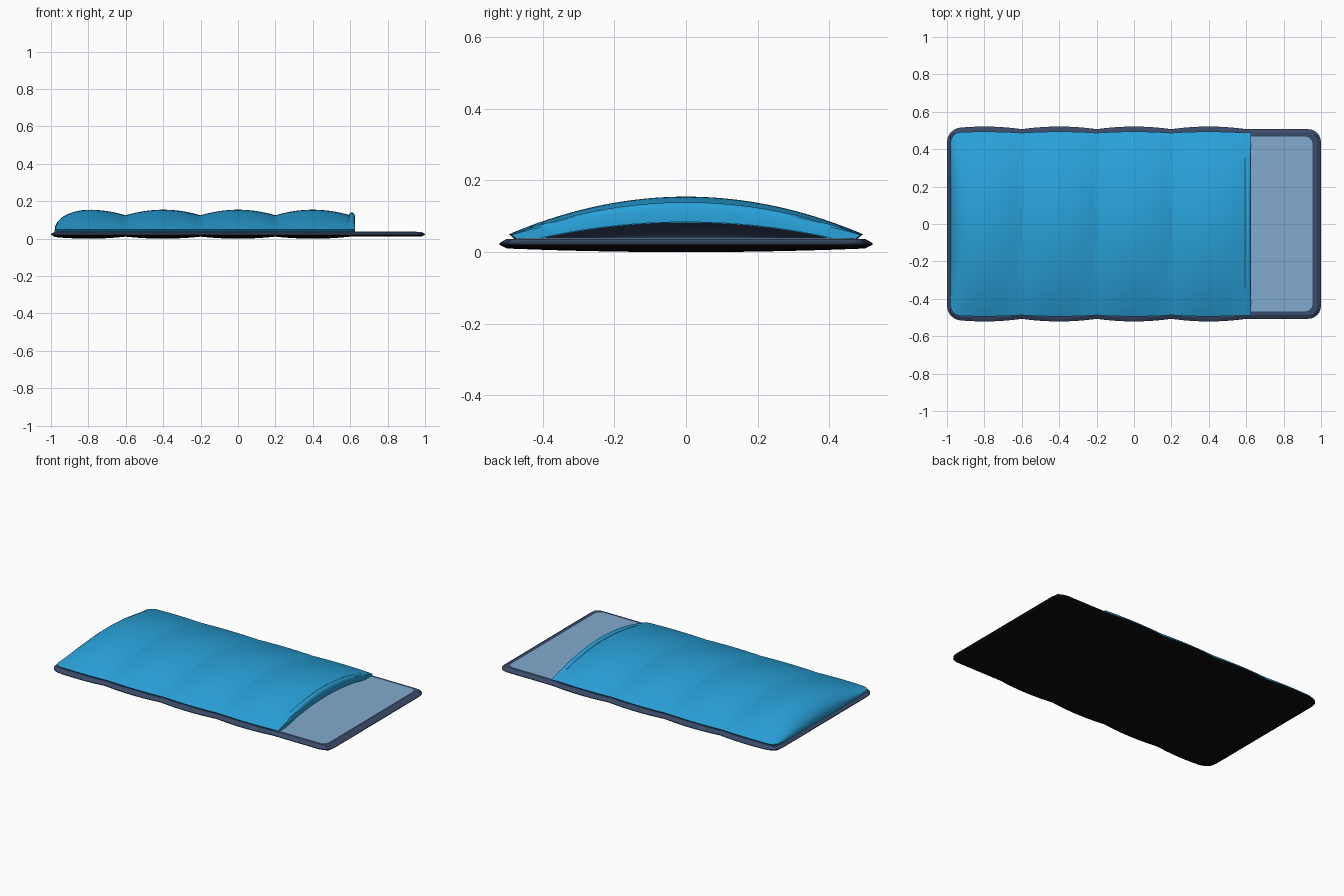
import bpy, bmesh, math

if "Cube" in bpy.data.objects:
    bpy.data.objects.remove(bpy.data.objects["Cube"])


def material(name, rgb):
    m = bpy.data.materials.new(name)
    m.diffuse_color = (*rgb, 1)
    m.use_nodes = True
    m.node_tree.nodes["Principled BSDF"].inputs["Base Color"].default_value = m.diffuse_color
    return m


BLUE = material("bright blue fabric", (0.022, 0.36, 0.70))
NAVY = material("navy fabric", (0.042, 0.068, 0.14))
PALE = material("pale blue lining", (0.22, 0.40, 0.62))
BLACK = material("black underside", (0.004, 0.004, 0.004))


def lobe(x):
    """Quilted puff: 1 mid panel, 0 at the seams every 0.4 units."""
    if x > 0.599:
        return 0.0
    s = ((x + 1.0) % 0.4) / 0.2 - 1
    return 1 - s * s


def corner(d, r):
    """Inward step of a rounded corner of radius r, at distance d from the end."""
    if d >= r:
        return 0.0
    return r - math.sqrt(max(0, r * r - (r - d) ** 2))


def shell(name, xs, vs, width, top, bottom, mats, tuck=1.0):
    """Closed body lofted along x: each section has a top and a bottom curve."""
    bm = bmesh.new()
    rings = []
    for x in xs:
        w = width(x)
        ring = [bm.verts.new((x, v * w, top(x, v))) for v in vs]
        ring += [bm.verts.new((x, v * w * tuck, bottom(x, v))) for v in reversed(vs)]
        rings.append(ring)
    n = len(vs)
    for a, b in zip(rings, rings[1:]):
        for i in range(2 * n):
            j = (i + 1) % (2 * n)
            f = bm.faces.new((a[i], a[j], b[j], b[i]))
            f.material_index = 1 if n <= i < 2 * n - 1 else 0
    for r in (rings[0], rings[-1]):
        for i in range(n - 1):
            bm.faces.new((r[i], r[i + 1], r[2 * n - 2 - i], r[2 * n - 1 - i]))
    bmesh.ops.recalc_face_normals(bm, faces=bm.faces)
    me = bpy.data.meshes.new(name)
    bm.to_mesh(me)
    bm.free()
    for m in mats:
        me.materials.append(m)
    ob = bpy.data.objects.new(name, me)
    bpy.context.collection.objects.link(ob)
    bpy.ops.object.select_all(action='DESELECT')
    bpy.context.view_layer.objects.active = ob
    ob.select_set(True)
    bpy.ops.object.shade_smooth_by_angle(angle=math.radians(30))
    return ob


def span(a, b, n):
    return [a + (b - a) * i / n for i in range(n + 1)]


# Base mat: thin, scalloped sides, chamfered rim, black underneath
def mat_width(x):
    return 0.507 + 0.014 * lobe(x) - corner(1 - abs(x), 0.07)


def rim(x, v):
    return max(0, 1 - (1 - abs(x)) / 0.02, (abs(v) - 0.96) / 0.04)


def mat_top(x, v):
    return 0.037 - 0.012 * rim(x, v)


def mat_bottom(x, v):
    k = rim(x, v)
    return (0.011 - 0.011 * lobe(x) * (1 - v * v)) * (1 - k) + 0.021 * k


ends = [0, 0.004, 0.01, 0.02, 0.035, 0.05, 0.07]
mat_xs = [-1 + e for e in ends] + span(-0.9, 0.9, 72) + [1 - e for e in reversed(ends)]
mat_vs = [-1, -0.96] + span(-0.9, 0.9, 18) + [0.96, 1]
shell("base_mat", mat_xs, mat_vs, mat_width, mat_top, mat_bottom, [NAVY, BLACK])

# Pale lining panel at the open head end
lining_xs = [0.57, 0.75] + [0.955 - e for e in (0.04, 0.025, 0.012, 0.004, 0)]
shell("lining_panel", lining_xs, [-1, 0, 1],
      lambda x: 0.467 - corner(0.955 - x, 0.04),
      lambda x, v: 0.0395, lambda x, v: 0.035, [PALE, PALE])


# Quilted cover: arched across, four puffs, closed and rounded at the foot
def foot(x):
    t = max(0, (-0.78 - x) / 0.2)
    return math.sqrt(max(0, 1 - t ** 2.2))


def cover_width(x):
    return 0.487 + 0.007 * lobe(x) - corner(x + 0.98, 0.05)


def cover_top(x, v):
    puff = 1 if x < -0.8 else lobe(x)
    z = 0.050 + 0.105 * (1 - v * v)
    z -= 0.030 * (1 - puff) * (1 - v * v)
    return 0.048 + (z - 0.048) * foot(x)


def cover_bottom(x, v):
    z = max(0.035, 0.082 - 0.06 * v * v)
    return 0.035 + (z - 0.035) * foot(x)


cover_xs = ([-0.98 + e for e in (0, 0.003, 0.008, 0.016, 0.028, 0.04, 0.05)]
            + span(-0.91, -0.6, 12)[:-1] + span(-0.6, 0.6, 60))
cover_vs = [-1, -0.97] + span(-0.92, 0.92, 24) + [0.97, 1]
shell("quilted_cover", cover_xs, cover_vs, cover_width, cover_top, cover_bottom,
      [BLUE, NAVY], 0.965)


# Padded hem along the cover opening
def hem_top(x, v):
    d = (x - 0.608) / 0.018
    h = 0.118 + 0.022 * math.sqrt(max(0, 1 - d * d))
    return 0.048 + (h - 0.048) * (1 - v * v)


hem_xs = [0.59, 0.593, 0.598, 0.604, 0.612, 0.618, 0.623, 0.626]
shell("cover_hem", hem_xs, cover_vs, lambda x: 0.488, hem_top,
      lambda x, v: max(0.036, 0.084 - 0.06 * v * v), [BLUE, BLUE], 0.965)
